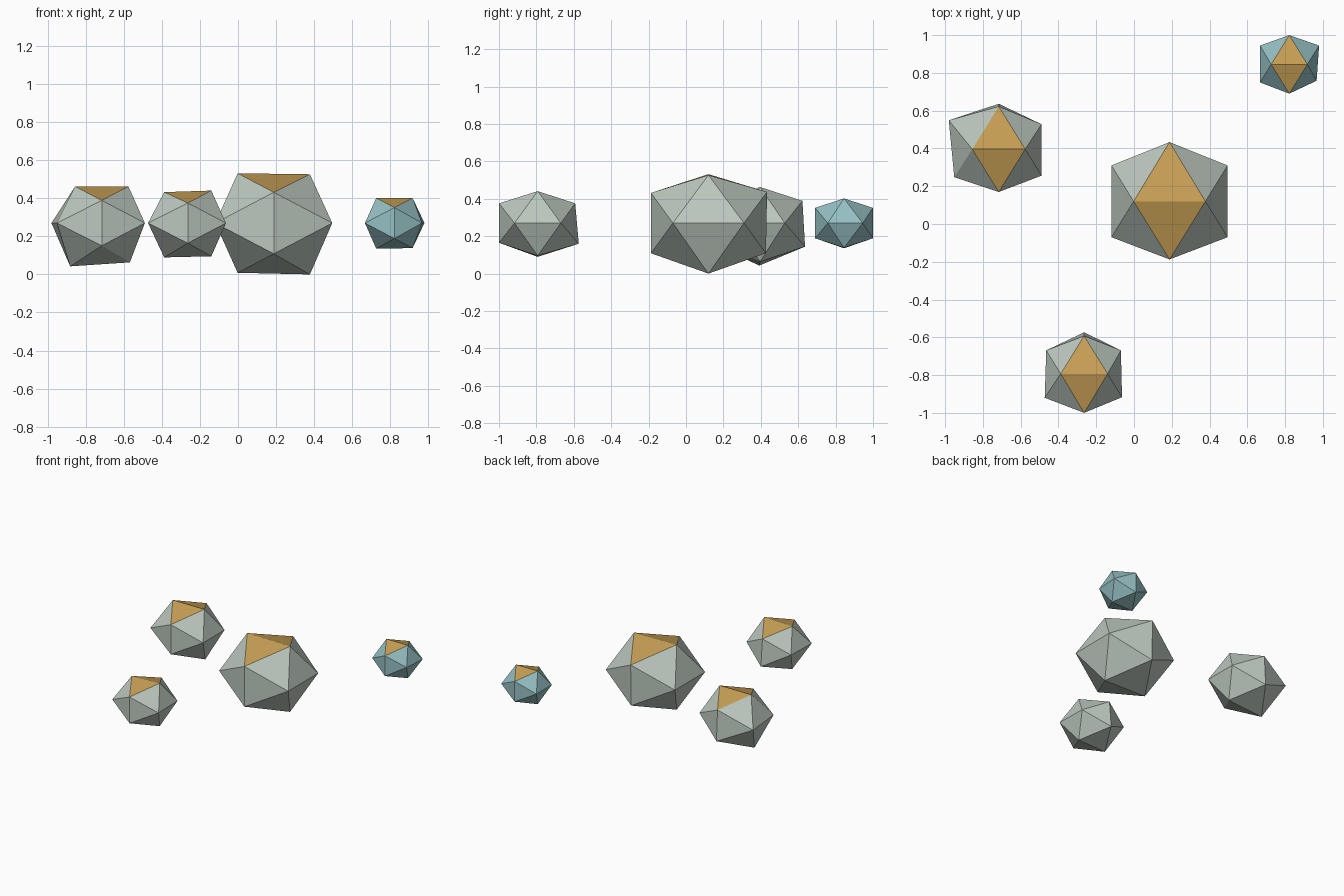
import bpy, bmesh
from mathutils import Vector

if "Cube" in bpy.data.objects:
    bpy.data.objects.remove(bpy.data.objects["Cube"])

PHI = (1 + 5 ** 0.5) / 2
FLATTEN = 0.85


def material(name, rgb):
    m = bpy.data.materials.new(name)
    m.diffuse_color = (*rgb, 1)
    m.use_nodes = True
    m.node_tree.nodes["Principled BSDF"].inputs["Base Color"].default_value = m.diffuse_color
    return m


sage = material("sage_stone", (0.50, 0.575, 0.515))
teal = material("teal_stone", (0.30, 0.52, 0.54))
ochre = material("ochre_cap", (0.57, 0.345, 0.09))


def boulder(name, centre, half_edge, body, dents):
    """Flattened icosahedron with slightly nudged corners and an ochre top."""
    bm = bmesh.new()
    for a in (-1, 1):
        for b in (-1, 1):
            # three golden rectangles: key = sign triple of the corner
            for key, co in (((a, 0, b), (a, 0, b * PHI)),
                            ((0, a, b), (0, a * PHI, b)),
                            ((a, b, 0), (a * PHI, b, 0))):
                p = Vector(co) * half_edge
                p.z *= FLATTEN
                bm.verts.new(p + Vector(centre) + Vector(dents.get(key, (0, 0, 0))))
    bmesh.ops.convex_hull(bm, input=bm.verts)
    bmesh.ops.recalc_face_normals(bm, faces=bm.faces)
    # the two faces that look most upward are the cap
    for f in sorted(bm.faces, key=lambda f: -f.normal.z)[:2]:
        f.material_index = 1
    me = bpy.data.meshes.new(name)
    bm.to_mesh(me)
    bm.free()
    me.materials.append(body)
    me.materials.append(ochre)
    bpy.context.collection.objects.link(bpy.data.objects.new(name, me))


boulder("large_boulder", (0.188, 0.12, 0.27), 0.19, sage,
        {(1, 0, -1): (0, 0, -0.0087), (1, 0, 1): (0, 0, -0.005),
         (0, 1, 1): (0, 0.006, 0.005)})
boulder("back_left_boulder", (-0.716, 0.396, 0.27), 0.14, sage,
        {(-1, 1, 0): (-0.038, 0.013, 0), (-1, -1, 0): (-0.009, -0.008, 0),
         (1, 1, 0): (0, -0.008, 0), (0, 1, -1): (0, 0.014, -0.007),
         (-1, 0, -1): (-0.026, -0.005, -0.035), (1, 0, -1): (0.008, 0, -0.014)})
boulder("front_boulder", (-0.264, -0.793, 0.27), 0.124, sage,
        {(0, -1, 1): (0, -0.006, 0), (0, -1, -1): (0, -0.006, 0),
         (0, 1, -1): (0, 0.019, -0.005), (-1, -1, 0): (-0.008, -0.003, 0),
         (-1, 0, -1): (0, 0, -0.01), (1, 0, -1): (0, 0, -0.004),
         (-1, 0, 1): (0, 0, -0.008), (1, 1, 0): (-0.006, 0, 0)})
boulder("small_teal_boulder", (0.822, 0.845, 0.27), 0.0957, teal,
        {(1, -1, 0): (-0.010, 0.009, 0), (1, 1, 0): (0.003, 0.004, 0),
         (-1, 1, 0): (0, 0.004, 0), (-1, 0, -1): (0, 0, -0.003)})
